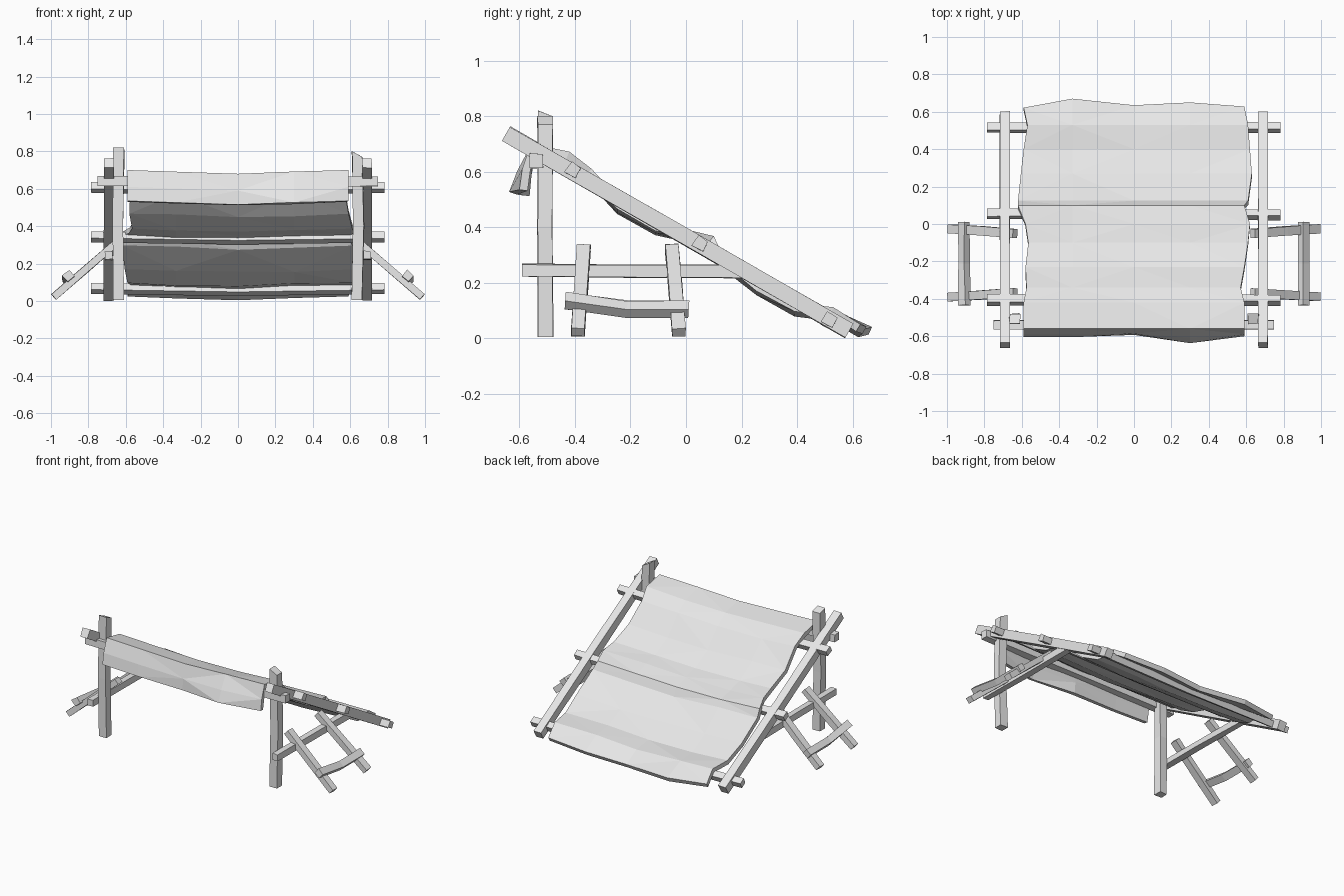
import bpy
import random
from mathutils import Vector

random.seed(4)

if "Cube" in bpy.data.objects:
    bpy.data.objects.remove(bpy.data.objects["Cube"], do_unlink=True)

# Single flat grey used everywhere
grey = bpy.data.materials.new("plain grey")
grey.use_nodes = True
grey.diffuse_color = (0.8, 0.8, 0.8, 1)
grey.node_tree.nodes["Principled BSDF"].inputs["Base Color"].default_value = (0.8, 0.8, 0.8, 1)


def make_object(name, verts, faces):
    mesh = bpy.data.meshes.new(name)
    mesh.from_pydata(verts, [], faces)
    mesh.update()
    mesh.materials.append(grey)
    obj = bpy.data.objects.new(name, mesh)
    bpy.context.collection.objects.link(obj)
    return obj


def timber(name, start, end, width, depth, ref, bend=(0, 0, 0), rough=0.003):
    """Rough-hewn square timber; width runs along ref, the middle is moved by bend."""
    a, b = Vector(start), Vector(end)
    d = (b - a).normalized()
    u = Vector(ref)
    u = (u - d * u.dot(d)).normalized()
    v = d.cross(u)
    verts = []
    for centre in (a, (a + b) / 2 + Vector(bend), b):
        for i, j in ((-1, -1), (1, -1), (1, 1), (-1, 1)):
            wobble = random.uniform(-rough, rough)
            verts.append(centre + u * (i * width / 2 + wobble) + v * (j * depth / 2 - wobble))
    faces = [(3, 2, 1, 0), (8, 9, 10, 11)]
    for r in (0, 4):
        for k in range(4):
            n = (k + 1) % 4
            faces.append((r + k, r + n, r + n + 4, r + k + 4))
    return make_object(name, verts, faces)


X, Y, Z = (1, 0, 0), (0, 1, 0), (0, 0, 1)
SLOPE_UP = (0, 0.5, 0.87)

# Frame sides and their propped ladders
for side, s in (("left", 1), ("right", -1)):
    post = timber(side + "_post", (s * 0.637, -0.507, 0.005), (s * 0.637, -0.507, 0.8),
                  0.056, 0.055, X, (s * 0.008, 0, 0))
    # Slanted post top
    for v in post.data.vertices[8:]:
        v.co.z += 0.02 if v.co.y < -0.507 and s < 0 else 0
        v.co.z -= 0.03 if v.co.x > 0.637 else 0
    timber(side + "_sloping_pole", (s * 0.69, -0.648, 0.737), (s * 0.69, 0.588, 0.027),
           0.053, 0.058, X, rough=0.002)
    timber(side + "_side_rail", (s * 0.69, -0.59, 0.245), (s * 0.69, 0.2, 0.24), 0.04, 0.045, X)
    for end, low, high in (("front", -0.39, -0.368), ("back", -0.025, -0.05)):
        timber(f"{side}_{end}_prop", (s * 0.985, low, 0.021), (s * 0.635, high, 0.325),
               0.048, 0.038, Y, rough=0.002)
    timber(side + "_prop_crossbar", (s * 0.908, -0.435, 0.135), (s * 0.908, 0.01, 0.105),
           0.042, 0.045, (s * 0.65, 0, 0.76), (0, 0, -0.014))

# Cross beams carrying the cloth
for name, y, z in (("lower", 0.515, 0.067), ("middle", 0.052, 0.342), ("upper", -0.405, 0.607)):
    timber(name + "_cross_beam", (-0.785, y, z), (0.782, y, z), 0.042, 0.045, SLOPE_UP, (0, 0, -0.012))
timber("ridge_beam", (-0.75, -0.54, 0.64), (0.748, -0.54, 0.638), 0.052, 0.05, Z)

# Draped cloth: profile from the front flap, over the ridge, down the slope
profile = [(-0.605, 0.535), (-0.592, 0.61), (-0.56, 0.7), (-0.42, 0.672), (-0.34, 0.61),
           (-0.23, 0.49), (-0.1, 0.415), (0.0, 0.392), (0.1, 0.368), (0.125, 0.315),
           (0.27, 0.195), (0.4, 0.125), (0.53, 0.112), (0.63, 0.05)]
columns = [-0.59, -0.33, 0.0, 0.3, 0.59]
sag = [0, -0.009, -0.02, -0.008, 0]
front_push = [0, 0, 0.012, -0.032, 0.005]
back_push = [-0.008, 0.04, 0.005, 0.02, -0.002]
# Wavy side edges, one value per profile row
left_edge = [0, 0, 0, 0, 0.015, 0.01, 0.025, 0.01, -0.03, -0.03, -0.015, 0, 0.02, 0]
right_edge = [0, 0, 0, 0, -0.02, 0, 0.02, 0.03, 0.0, 0.02, 0.04, 0.03, 0.02, 0]

verts, faces = [], []
last, n = len(profile) - 1, len(columns)
for r, (y, z) in enumerate(profile):
    for c, x in enumerate(columns):
        dx = left_edge[r] if c == 0 else right_edge[r] if c == n - 1 else 0
        dy = front_push[c] * (1 if r == 0 else 0.5) if r < 2 else 0
        dy += back_push[c] if r == last else 0
        inner = 2 < r < last and 0 < c < n - 1
        dz = sag[c] + (random.uniform(-0.008, 0.008) if inner else 0)
        verts.append((x + dx, y + dy, z + dz))
for r in range(last):
    for c in range(n - 1):
        k = r * n + c
        quad = (k, k + 1, k + n + 1, k + n)
        # Alternate the diagonals for a faceted drape
        if (r + c) % 2:
            faces += [quad[:3], (quad[0], quad[2], quad[3])]
        else:
            faces += [(quad[0], quad[1], quad[3]), quad[1:]]
cloth = make_object("cloth_cover", verts, faces)
thick = cloth.modifiers.new("thickness", "SOLIDIFY")
thick.thickness = 0.03
thick.offset = -1
